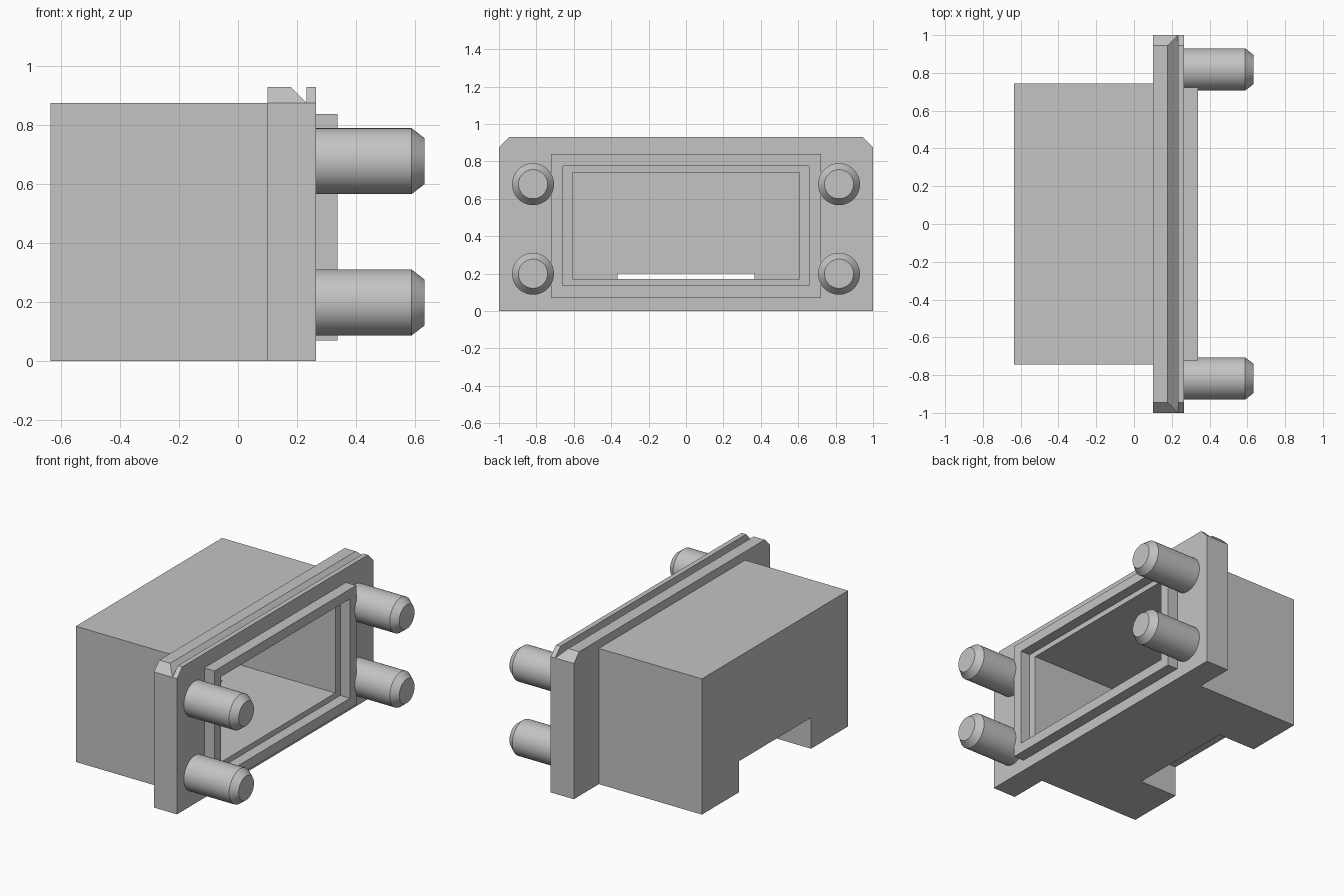
import bpy
import bmesh
from math import pi
from mathutils import Matrix, Vector

cube = bpy.data.objects.get("Cube")
if cube:
    bpy.data.objects.remove(cube, do_unlink=True)

grey = bpy.data.materials.new("plain grey")
grey.use_nodes = True
colour = (0.55, 0.55, 0.55, 1)
grey.diffuse_color = colour
grey.node_tree.nodes["Principled BSDF"].inputs["Base Color"].default_value = colour


def finish(bm, name):
    bmesh.ops.recalc_face_normals(bm, faces=bm.faces)
    mesh = bpy.data.meshes.new(name)
    bm.to_mesh(mesh)
    bm.free()
    mesh.materials.append(grey)
    obj = bpy.data.objects.new(name, mesh)
    bpy.context.scene.collection.objects.link(obj)
    return obj


def prism(name, points, sweep):
    """Closed outline swept along a vector."""
    bm = bmesh.new()
    face = bm.faces.new([bm.verts.new(p) for p in points])
    out = bmesh.ops.extrude_face_region(bm, geom=[face])
    moved = [g for g in out["geom"] if isinstance(g, bmesh.types.BMVert)]
    bmesh.ops.translate(bm, verts=moved, vec=Vector(sweep))
    return finish(bm, name)


def box(name, x0, x1, half_y, z0, z1):
    """Box symmetric about y = 0."""
    outline = [(x0, -half_y, z0), (x0, half_y, z0), (x0, half_y, z1), (x0, -half_y, z1)]
    return prism(name, outline, (x1 - x0, 0, 0))


def combine(target, tool, operation):
    mod = target.modifiers.new(operation.lower(), "BOOLEAN")
    mod.operation = operation
    mod.solver = "EXACT"
    mod.object = tool
    bpy.context.view_layer.objects.active = target
    bpy.ops.object.modifier_apply(modifier=mod.name)
    bpy.data.objects.remove(tool, do_unlink=True)


# Flange with a slanted groove along its top edge
back, front, shoulder, top = 0.1, 0.265, 0.875, 0.93
section = [(back, 0), (front, 0), (front, top), (0.233, top),
           (0.233, shoulder), (0.178, top), (back, top)]
flange = prism("flange", [(x, -1, z) for x, z in section], (0, 2, 0))

# Chamfered upper corners of the flange
outline = [(-1, -0.1), (1, -0.1), (1, shoulder), (0.945, top + 0.0005),
           (-0.945, top + 0.0005), (-1, shoulder)]
combine(flange, prism("corner_trim", [(0, y, z) for y, z in outline], (0.5, 0, 0)), "INTERSECT")

# Housing: body, flange and raised lip in one solid
housing = box("housing", -0.635, 0.15, 0.745, 0, shoulder)
combine(housing, flange, "UNION")
combine(housing, box("lip", 0.2, 0.338, 0.722, 0.07, 0.838), "UNION")

# Stepped opening, inner cavity and rear notch
combine(housing, box("recess", 0.27, 0.5, 0.657, 0.135, 0.775), "DIFFERENCE")
combine(housing, box("cavity", -0.5, 0.5, 0.606, 0.17, 0.74), "DIFFERENCE")
combine(housing, box("notch", -0.8, -0.365, 0.367, -0.1, 0.2), "DIFFERENCE")


# Round pins with tapered tips
def pin(name, y, z):
    bm = bmesh.new()
    rings = []
    for x, radius in ((front, 0.112), (0.588, 0.112), (0.632, 0.078)):
        place = Matrix.Translation((x, y, z)) @ Matrix.Rotation(pi / 2, 4, "Y")
        ring = bmesh.ops.create_circle(bm, segments=48, radius=radius, matrix=place)
        rings.append(ring["verts"])
    for a, b in zip(rings, rings[1:]):
        for i in range(len(a)):
            bm.faces.new((a[i - 1], a[i], b[i], b[i - 1]))
    bm.faces.new(rings[0])
    bm.faces.new(rings[-1])
    obj = finish(bm, name)
    bpy.ops.object.select_all(action="DESELECT")
    obj.select_set(True)
    bpy.context.view_layer.objects.active = obj
    bpy.ops.object.shade_smooth_by_angle(angle=pi / 6)


for side, y in (("left", 0.818), ("right", -0.818)):
    for level, z in (("lower", 0.199), ("upper", 0.678)):
        pin(f"{level}_pin_{'back' if side == 'left' else 'front'}", y, z)
